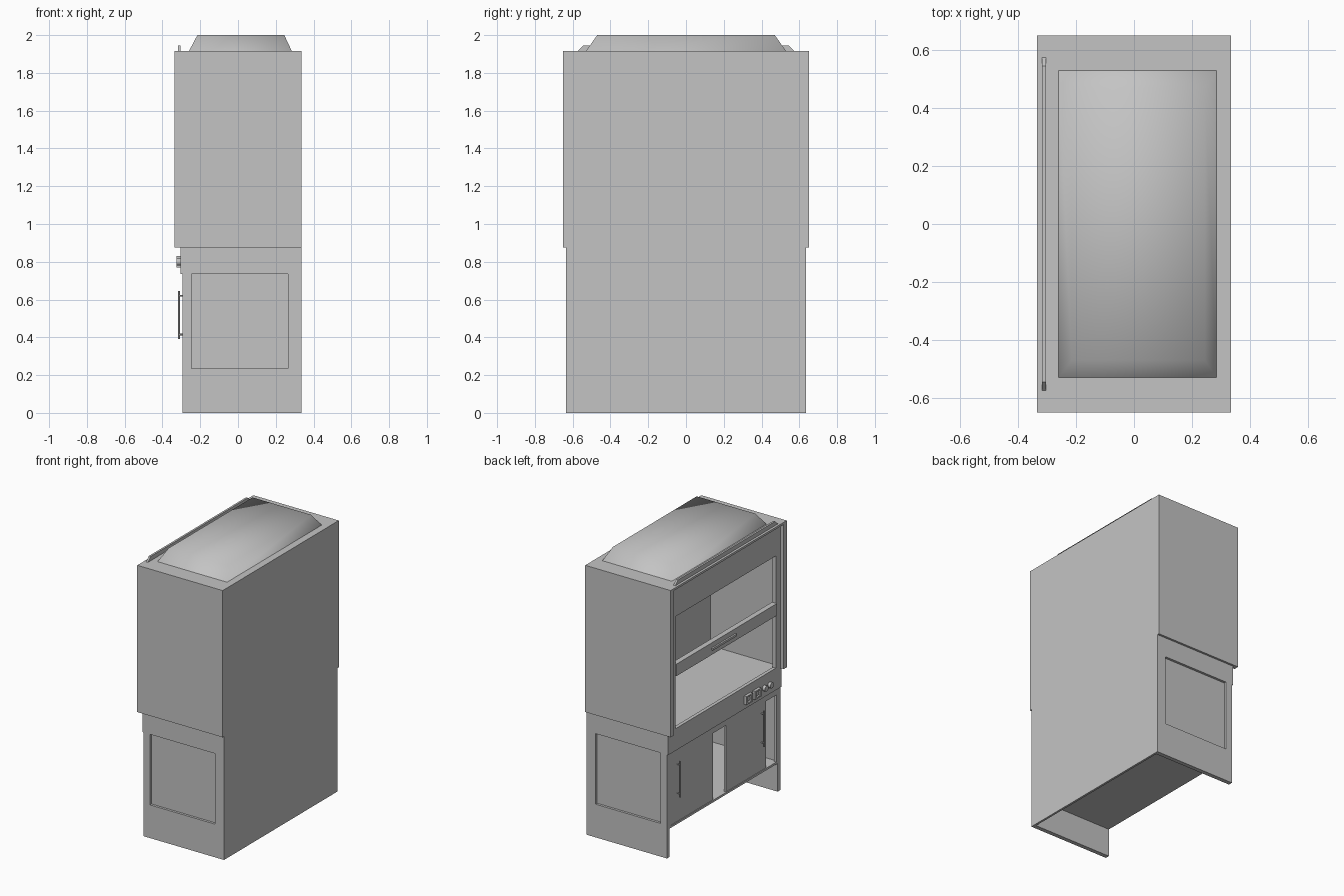
import bpy, bmesh
from mathutils import Matrix, Vector

cube = bpy.data.objects.get("Cube")
if cube:
    bpy.data.objects.remove(cube, do_unlink=True)

grey = bpy.data.materials.new("painted grey")
grey.use_nodes = True
GREY = (0.55, 0.55, 0.55, 1)
grey.diffuse_color = GREY
grey.node_tree.nodes["Principled BSDF"].inputs["Base Color"].default_value = GREY


def finish(name, bm):
    bmesh.ops.recalc_face_normals(bm, faces=bm.faces[:])
    mesh = bpy.data.meshes.new(name)
    bm.to_mesh(mesh)
    bm.free()
    mesh.materials.append(grey)
    obj = bpy.data.objects.new(name, mesh)
    bpy.context.collection.objects.link(obj)
    return obj


def box(name, x, y, z):
    """Box from (low, high) ranges."""
    bm = bmesh.new()
    bmesh.ops.create_cube(bm, size=1)
    for v in bm.verts:
        v.co = Vector([(r[0] + r[1]) / 2 + c * (r[1] - r[0]) for r, c in zip((x, y, z), v.co)])
    return finish(name, bm)


def frame(name, place, outer, inner, depth):
    """Flat plate with a rectangular opening; place maps (a, z, depth) to a point."""
    bm = bmesh.new()

    def ring(rect, d):
        a0, a1, z0, z1 = rect
        return [bm.verts.new(place(a, z, d)) for a, z in ((a0, z0), (a1, z0), (a1, z1), (a0, z1))]

    rings = [ring(outer, 0), ring(inner, 0), ring(inner, depth), ring(outer, depth)]
    for k in range(4):
        r, s = rings[k], rings[(k + 1) % 4]
        for i in range(4):
            j = (i + 1) % 4
            bm.faces.new((r[i], r[j], s[j], s[i]))
    return finish(name, bm)


def rod(name, centre, radius, length, axis, sides=16):
    bm = bmesh.new()
    turn = Matrix.Rotation(1.5708, 4, "Y") if axis == "X" else Matrix()
    bmesh.ops.create_cone(bm, cap_ends=True, segments=sides, radius1=radius, radius2=radius,
                          depth=length, matrix=Matrix.Translation(centre) @ turn)
    obj = finish(name, bm)
    for p in obj.data.polygons:
        p.use_smooth = len(p.vertices) == 4
    return obj


def front_at(x):
    return lambda a, z, d: (x + d, a, z)


# Outer shell, mirrored left and right
for s, side in ((1, "back"), (-1, "front")):
    def span(a, b):
        return tuple(sorted((s * a, s * b)))

    box(f"upper_side_{side}", (-0.335, 0.335), span(0.615, 0.65), (0.875, 1.9))
    frame(f"lower_side_{side}", lambda a, z, d: (a, s * (0.635 - d), z),
          (-0.295, 0.335, 0, 0.875), (-0.245, 0.265, 0.235, 0.735), 0.017)
    box(f"lower_side_infill_{side}", (-0.295, 0.335), span(0.605, 0.618), (0, 0.875))
box("upper_back", (0.32, 0.335), (-0.615, 0.615), (0.875, 1.9))
box("lower_back", (0.32, 0.335), (-0.605, 0.605), (0, 0.875))
box("roof", (-0.335, 0.335), (-0.65, 0.65), (1.9, 1.915))

# Tapered hood on the roof, softly shaded
bm = bmesh.new()
low, high = [[bm.verts.new((x, y, z)) for x, y in ((x0, -h), (x1, -h), (x1, h), (x0, h))]
             for x0, x1, h, z in ((-0.26, 0.285, 0.53, 1.915), (-0.215, 0.245, 0.47, 2.0))]
bm.faces.new(high)
for i in range(4):
    j = (i + 1) % 4
    bm.faces.new((low[i], low[j], high[j], high[i]))
hood = finish("roof_hood", bm)
for p in hood.data.polygons:
    p.use_smooth = True

# Upright strip with chamfered ends along the roof edge
bm = bmesh.new()
outline = [bm.verts.new((-0.318, y, z)) for y, z in
           ((-0.575, 1.915), (0.575, 1.915), (0.545, 1.945), (-0.545, 1.945))]
strip = bmesh.ops.extrude_face_region(bm, geom=[bm.faces.new(outline)])
bmesh.ops.translate(bm, vec=(0.014, 0, 0),
                    verts=[v for v in strip["geom"] if isinstance(v, bmesh.types.BMVert)])
finish("roof_strip", bm)

# Working chamber and sliding sash
frame("chamber_front", front_at(-0.31), (-0.615, 0.615, 0.875, 1.9), (-0.563, 0.563, 0.895, 1.69), 0.025)
box("chamber_baffle", (0.24, 0.255), (-0.615, 0.615), (0.885, 1.9))
box("worktop", (-0.305, 0.32), (-0.615, 0.615), (0.86, 0.888))
box("sash_rail", (-0.318, -0.28), (-0.563, 0.563), (1.27, 1.355))
box("sash_handle", (-0.33, -0.318), (-0.1, 0.17), (1.305, 1.32))

# Control panel with two sockets and two taps
box("control_panel", (-0.305, -0.27), (-0.635, 0.635), (0.735, 0.875))
for i, y in enumerate((-0.25, -0.345)):
    frame(f"socket_{i}", front_at(-0.325), (y - 0.034, y + 0.034, 0.77, 0.83),
          (y - 0.022, y + 0.022, 0.78, 0.82), 0.02)
    rod(f"socket_core_{i}", (-0.311, y, 0.8), 0.016, 0.014, "X")
for i, y in enumerate((-0.44, -0.5)):
    rod(f"control_knob_{i}", (-0.314, y, 0.8), 0.02, 0.022, "X")

# Cabinet with two doors
frame("cabinet_front", front_at(-0.295), (-0.605, 0.605, 0.2, 0.735), (-0.59, 0.59, 0.215, 0.69), 0.02)
box("cabinet_floor", (-0.29, 0.32), (-0.605, 0.605), (0.2, 0.215))
for name, y0, y1, grip in (("left", 0.11, 0.59, 0.51), ("right", -0.48, -0.035, -0.43)):
    box(f"door_{name}", (-0.29, -0.275), (y0, y1), (0.215, 0.69))
    rod(f"door_handle_{name}", (-0.312, grip, 0.518), 0.005, 0.255, "Z", 12)
    for z in (0.415, 0.62):
        rod(f"handle_post_{name}", (-0.3, grip, z), 0.004, 0.024, "X", 12)
